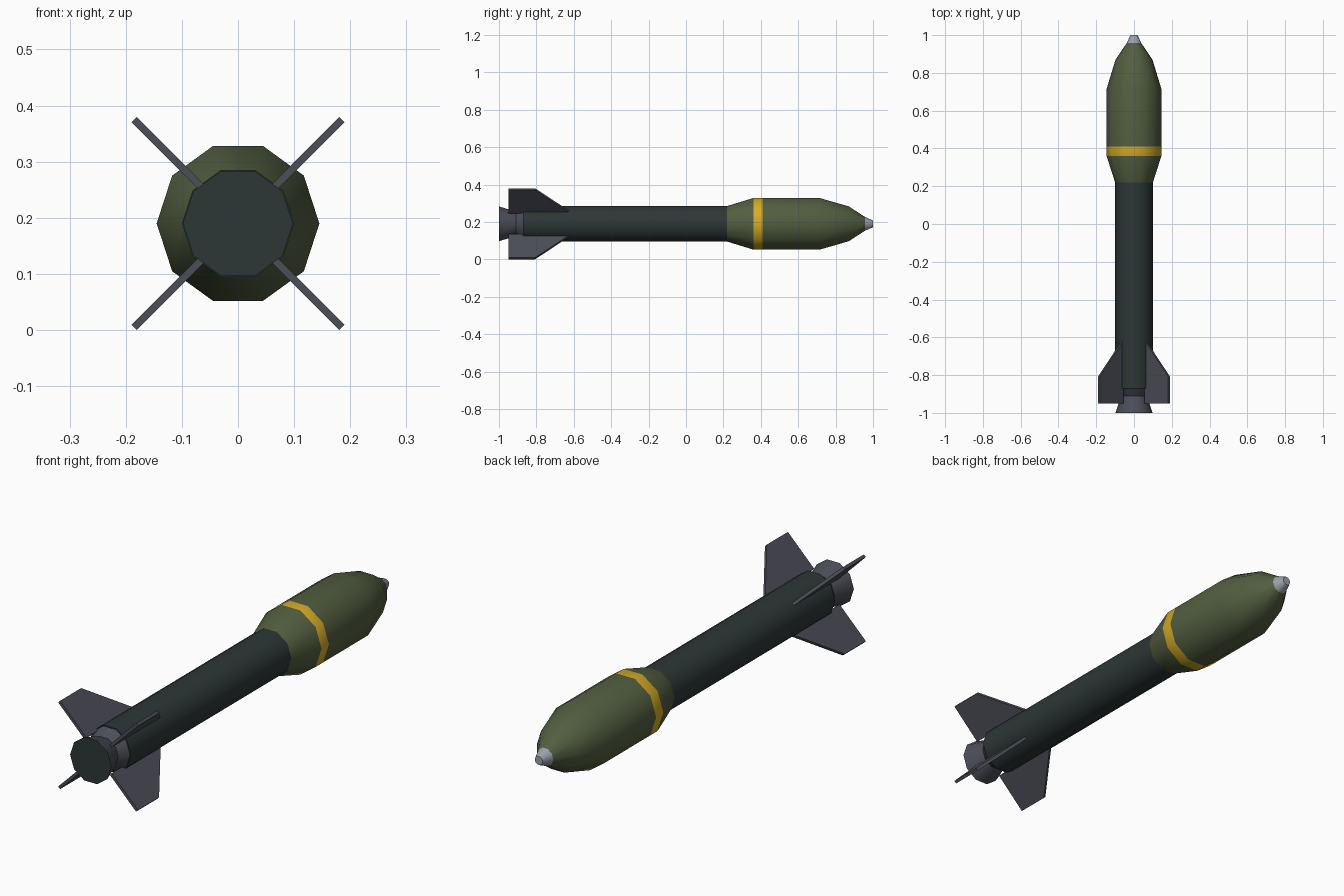
import bpy, bmesh, math
from mathutils import Vector

if "Cube" in bpy.data.objects:
    bpy.data.objects.remove(bpy.data.objects["Cube"])

CZ = 0.19      # height of the long axis
SIDES = 10


def material(name, rgb):
    m = bpy.data.materials.new(name)
    lin = [((c / 255 + 0.055) / 1.055) ** 2.4 for c in rgb]
    m.diffuse_color = (*lin, 1)
    m.use_nodes = True
    m.node_tree.nodes["Principled BSDF"].inputs["Base Color"].default_value = m.diffuse_color
    return m


OLIVE = material("olive green", (82, 94, 64))
DARK = material("dark green grey", (45, 54, 54))
STEEL = material("fin grey", (76, 78, 88))
YELLOW = material("band yellow", (212, 170, 38))
SILVER = material("tip silver", (156, 160, 170))


def finish(name, bm, mats, smooth=True):
    bmesh.ops.recalc_face_normals(bm, faces=bm.faces)
    me = bpy.data.meshes.new(name)
    bm.to_mesh(me)
    bm.free()
    ob = bpy.data.objects.new(name, me)
    bpy.context.collection.objects.link(ob)
    for m in mats:
        me.materials.append(m)
    if smooth:
        bpy.ops.object.select_all(action='DESELECT')
        ob.select_set(True)
        bpy.context.view_layer.objects.active = ob
        bpy.ops.object.shade_smooth_by_angle(angle=math.radians(40))
    return ob


def turned(name, profile, mats, rule=lambda y: 0):
    """Ten-sided solid along y from (y, radius) pairs; rule picks material by y."""
    bm = bmesh.new()
    rings = []
    for y, r in profile:
        rings.append([bm.verts.new((r * math.cos(a), y, CZ + r * math.sin(a)))
                      for a in (2 * math.pi * i / SIDES for i in range(SIDES))])
    for a, b in zip(rings, rings[1:]):
        for i in range(SIDES):
            j = (i + 1) % SIDES
            bm.faces.new((a[i], a[j], b[j], b[i]))
    bm.faces.new(rings[0])
    bm.faces.new(rings[-1])
    for f in bm.faces:
        f.material_index = rule(f.calc_center_median().y)
    return finish(name, bm, mats)


# Motor tube
turned("motor_tube", [(-0.87, 0.1), (0.22, 0.1)], [DARK])

# Warhead with painted band
turned("warhead", [(0.22, 0.1), (0.36, 0.145), (0.41, 0.145), (0.715, 0.145),
                   (0.87, 0.098), (0.957, 0.039)],
       [OLIVE, YELLOW], lambda y: 1 if 0.36 < y < 0.41 else 0)

# Fuze tip
turned("fuze_tip", [(0.957, 0.039), (1.0, 0.019)], [SILVER])

# Nozzle, with dark exit face
turned("nozzle", [(-1.0, 0.098), (-0.91, 0.068), (-0.87, 0.096)],
       [STEEL, DARK], lambda y: 1 if y < -0.99 else 0)

# Four diagonal tail fins: (radius, y) outline
outline = [(0.085, -0.95), (0.262, -0.95), (0.262, -0.807), (0.085, -0.617)]
HALF = 0.0065
for k in range(4):
    ang = math.radians(45 + 90 * k)
    out = Vector((math.cos(ang), 0, math.sin(ang)))
    side = Vector((-math.sin(ang), 0, math.cos(ang))) * HALF
    bm = bmesh.new()
    a, b = [[bm.verts.new(out * r + side * s + Vector((0, y, CZ))) for r, y in outline]
            for s in (-1, 1)]
    bm.faces.new(a)
    bm.faces.new(b)
    for i in range(4):
        j = (i + 1) % 4
        bm.faces.new((a[i], a[j], b[j], b[i]))
    finish(f"tail_fin_{k + 1}", bm, [STEEL], smooth=False)
